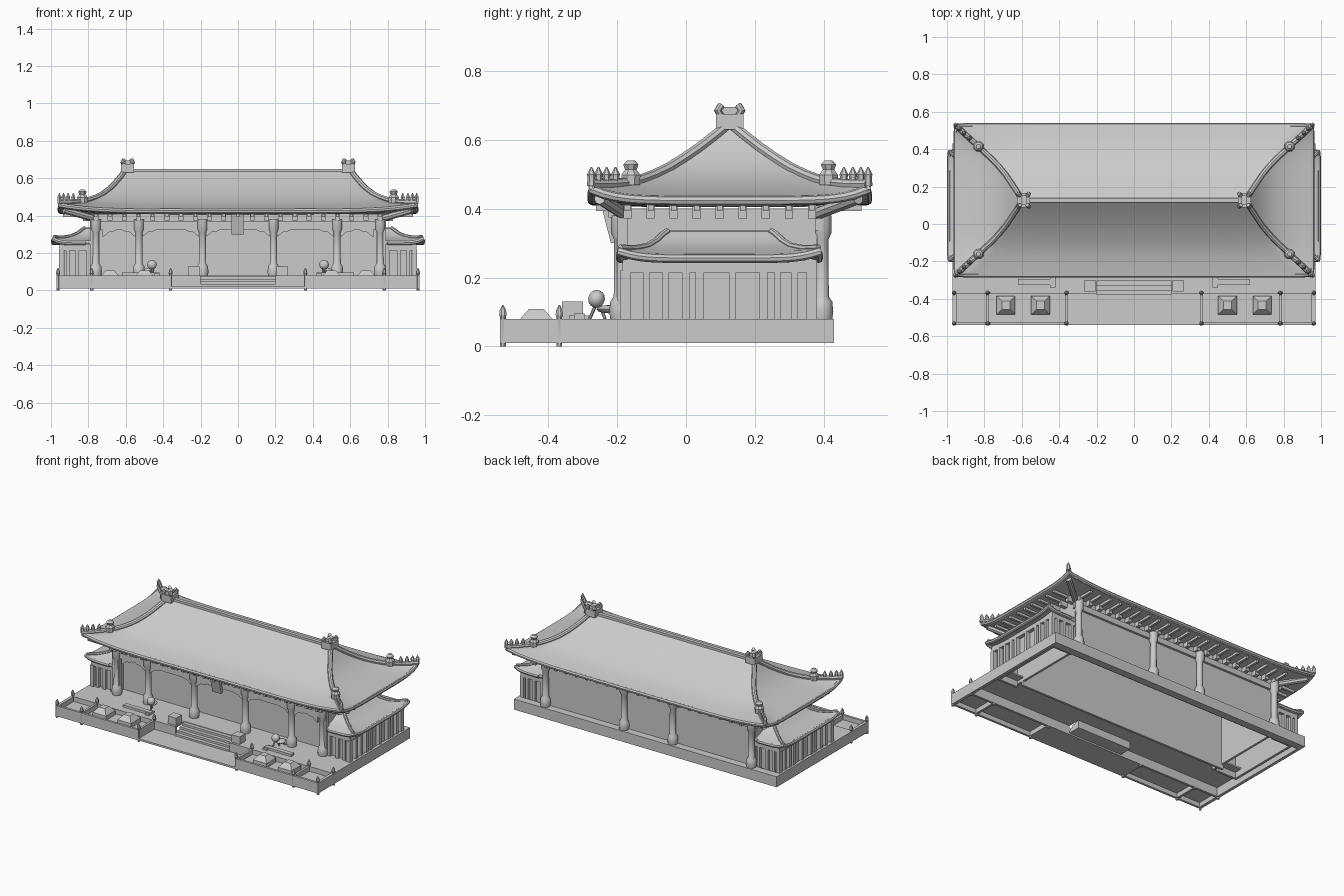
import bpy, bmesh, math
from mathutils import Vector, Matrix

if "Cube" in bpy.data.objects:
    bpy.data.objects.remove(bpy.data.objects["Cube"])


def finish(name, bm):
    bmesh.ops.remove_doubles(bm, verts=bm.verts, dist=1e-5)
    bmesh.ops.recalc_face_normals(bm, faces=bm.faces)
    me = bpy.data.meshes.new(name)
    bm.to_mesh(me)
    bm.free()
    ob = bpy.data.objects.new(name, me)
    bpy.context.collection.objects.link(ob)
    return ob


def boxes(name, items, mirror=False):
    """Boxes given as (x0, x1, y0, y1, z0, z1), optionally mirrored in x."""
    bm = bmesh.new()
    for x0, x1, y0, y1, z0, z1 in items:
        for s in ((1, -1) if mirror else (1,)):
            m = Matrix.Translation((s * (x0 + x1) / 2, (y0 + y1) / 2, (z0 + z1) / 2)) \
                @ Matrix.Diagonal((x1 - x0, y1 - y0, z1 - z0, 1))
            bmesh.ops.create_cube(bm, size=1, matrix=m)
    me = finish(name, bm)
    return me


def lathe(name, profile, places, sides=14):
    """Turned shape (radius, z) repeated at every place."""
    bm = bmesh.new()
    for p in places:
        rings = [[bm.verts.new((p[0] + r * math.cos(2 * math.pi * (i + .5) / sides),
                                p[1] + r * math.sin(2 * math.pi * (i + .5) / sides),
                                p[2] + z)) for i in range(sides)] for r, z in profile]
        for a, b in zip(rings, rings[1:]):
            for i in range(sides):
                j = (i + 1) % sides
                bm.faces.new((a[i], a[j], b[j], b[i]))
        bm.faces.new(rings[0])
        bm.faces.new(rings[-1])
    return finish(name, bm)


def tube(name, paths, radius, cyclic=False):
    cu = bpy.data.curves.new(name, 'CURVE')
    cu.dimensions, cu.bevel_depth, cu.bevel_resolution, cu.use_fill_caps = '3D', radius, 2, True
    for path in paths:
        sp = cu.splines.new('POLY')
        sp.points.add(len(path) - 1)
        for q, p in zip(sp.points, path):
            q.co = (*p, 1)
        sp.use_cyclic_u = cyclic
    ob = bpy.data.objects.new(name, cu)
    bpy.context.collection.objects.link(ob)


def ring(c, hx, hy, z, lift, n=24):
    """Rectangular ring whose corners sweep upward."""
    cs = [(-hx, -hy), (hx, -hy), (hx, hy), (-hx, hy)]
    pts = []
    for k in range(4):
        a, b = Vector(cs[k]), Vector(cs[(k + 1) % 4])
        for i in range(n):
            p = a.lerp(b, i / n)
            up = lift * abs(2 * i / n - 1) ** 6
            pts.append(Vector((c[0] + p.x, c[1] + p.y, z + up)))
    return pts


def roof(name, c, rows, keep=None):
    """Loft rows (hx, hy, z, lift); keep = side of x to retain."""
    bm = bmesh.new()
    rings = [[bm.verts.new(p) for p in ring(c, *r)] for r in rows]
    m = len(rings[0])
    for a, b in zip(rings, rings[1:]):
        for i in range(m):
            j = (i + 1) % m
            bm.faces.new((a[i], a[j], b[j], b[i]))
    if keep:
        bmesh.ops.bisect_plane(bm, geom=bm.verts[:] + bm.edges[:] + bm.faces[:],
                               plane_co=(keep * .78, 0, 0), plane_no=(-keep, 0, 0), clear_outer=True)
    return finish(name, bm)


# Terrace: hollow base walls, front decks, sunken garden beds and court
boxes("base_sides", [(.95, .97, -.54, .43, .01, .08), (.36, .97, -.54, -.525, .01, .08),
                     (.775, .79, -.54, -.365, .01, .08), (.355, .37, -.54, -.365, .01, .08),
                     (.20, .97, -.375, -.36, .01, .08)], True)
boxes("base_back", [(-.97, .97, .38, .43, .01, .08)])
boxes("veranda_deck", [(.2, .96, -.36, -.1, .07, .08)], True)
boxes("center_deck", [(-.2, .2, -.28, -.1, .07, .08)])
boxes("garden_floor", [(.36, .96, -.53, -.365, .04, .048)], True)
boxes("court_floor", [(-.36, .36, -.54, -.36, .01, .022)])
boxes("front_steps", [(-.2, .2, -.38 + .025 * i, -.275, .02 + .014 * i, .034 + .014 * i)
                      for i in range(4)])
boxes("step_blocks", [(.205, .265, -.36, -.30, .08, .13)], True)
boxes("bench", [(.42, .62, -.325, -.295, .08, .095), (.42, .45, -.34, -.28, .08, .09)], True)

# Garden mounds: blunt pyramids on square plinths
r2 = math.sqrt(2)
lathe("garden_mounds", [(.05 * r2, 0), (.05 * r2, .03), (.022 * r2, .062), (.018 * r2, .062)],
      [(s * x, -.435, .046) for s in (1, -1) for x in (.5, .685)], 4)

# Railing posts with pointed finials
lathe("railing_posts", [(.009, .0), (.009, .085), (.012, .09), (.01, .105), (.002, .12)],
      [(s * x, y, 0) for s in (1, -1) for x in (.36, .782, .962) for y in (-.532, -.368)], 8)

# Small bird-like statues on the veranda
for s in (1, -1):
    bm = bmesh.new()
    bmesh.ops.create_uvsphere(bm, u_segments=12, v_segments=8, radius=1,
                              matrix=Matrix.Translation((s * .46, -.26, .138)) @ Matrix.Rotation(-.4, 4, 'X')
                              @ Matrix.Diagonal((.026, .024, .026, 1)))
    bmesh.ops.create_uvsphere(bm, u_segments=10, v_segments=6, radius=1,
                              matrix=Matrix.Translation((s * .475, -.225, .108)) @ Matrix.Diagonal((.03, .035, .012, 1)))
    finish("statue_body", bm)
    tube("statue_legs", [[(s * .45, -.28, .08), (s * .46, -.26, .125)], [(s * .47, -.235, .08), (s * .46, -.255, .13)],
                         [(s * .49, -.205, .08), (s * .48, -.22, .11)]], .005)

# Main hall walls
boxes("hall_walls", [(-.78, .78, -.115, -.1, .02, .40), (-.78, .78, .365, .38, .02, .40)])
boxes("hall_side_walls", [(.765, .78, -.19, .38, .05, .40), (.74, .79, -.2, -.17, .08, .38)], True)
boxes("lintels", [(-.79, .79, -.2, -.175, .325, .372), (-.79, .79, .375, .395, .335, .372)])
boxes("upper_band", [(-.78, .78, -.19, -.175, .37, .41), (-.78, .78, .37, .385, .37, .41)])

# Columns with bulbous feet and capitals
lathe("columns", [(.03, .08), (.033, .10), (.03, .13), (.02, .145), (.019, .31), (.028, .33), (.028, .38)],
      [(x, -.19, 0) for x in (-.76, -.53, -.19, .19, .53, .76)] +
      [(x, .395, 0) for x in (-.76, -.18, .18, .76)])

# Curved corner brackets where columns meet the lintel
bm = bmesh.new()
for x in (-.53, -.19, .19, .53, -.74, .74):
    for s in (1, -1):
        if abs(x) == .74 and s * x > 0:
            continue
        pts = [(.015, .33), (.095, .33), (.085, .318), (.05, .312), (.03, .295), (.015, .285)]
        f = [[bm.verts.new((x + s * u, y, z)) for u, z in pts] for y in (-.195, -.18)]
        bm.faces.new(f[0])
        bm.faces.new(f[1])
        for i in range(6):
            j = (i + 1) % 6
            bm.faces.new((f[0][i], f[0][j], f[1][j], f[1][i]))
finish("corner_brackets", bm)

# Eave brackets and rafters around all four sides
br, rf = [], []
for i in range(21):
    x = -.76 + .076 * i
    br += [(x - .013, x + .013, -.225, -.185, .375, .41), (x - .013, x + .013, .38, .42, .375, .41)]
    rf += [(x - .008, x + .008, -.262, -.2, .393, .41), (x - .008, x + .008, .4, .51, .393, .41)]
boxes("eave_brackets", br)
boxes("eave_rafters", rf)
boxes("side_brackets", [(.775, .83, y - .012, y + .012, .372, .41)
                        for y in [-.17 + .067 * i for i in range(9)]], True)
boxes("side_rafters", [(.82, .935, y - .008, y + .008, .393, .41)
                       for y in [-.17 + .067 * i for i in range(9)]], True)
tube("corner_beams", [[(s * .77, y0, .385), (s * .93, y1, .43)]
                      for s in (1, -1) for y0, y1 in ((-.18, -.25), (.38, .50))], .018)

# Blank board hung over the entrance
board = boxes("entrance_board", [(-.036, .03, -.01, .01, -.055, .055)])
board.location, board.rotation_euler = (0, -.222, .355), (.25, 0, 0)

# Main roof: concave hipped shell with turned-up corners
C = (0, .127)
top = [(.60, .0, .645, 0), (.625, .045, .608, 0), (.655, .09, .573, 0), (.685, .135, .542, 0),
       (.722, .18, .514, 0), (.762, .222, .492, .002), (.805, .262, .473, .006), (.85, .304, .459, .012),
       (.90, .35, .447, .02), (.955, .402, .437, .03)]
roof("main_roof", C, top + [(.96, .406, .424, .03), (.95, .4, .41, .03), (.77, .235, .405, 0)])
tube("main_eave_rim", [ring(C, .95, .40, .424, .032)], .014, True)
hips = [(sx, sy, [(sx * r[0], C[1] + sy * r[1], r[2] + r[3] + .004) for r in top])
        for sx in (1, -1) for sy in (1, -1)]
tube("hip_ridges", [h[2] for h in hips], .015)
boxes("main_ridge", [(-.6, .6, C[1] - .012, C[1] + .012, .625, .65)])

# Ridge-end ornaments: block with two pairs of horns
cy = C[1]
boxes("ridge_ornament_blocks", [(.555, .625, cy - .04, cy + .04, .63, .675),
                                (.575, .605, cy - .025, cy + .025, .67, .695)], True)
tube("ridge_ornament_horns", [[(s * (.59 + a * .018), cy + b * .022, .665), (s * (.59 + a * .028), cy + b * .035, .685),
                               (s * (.59 + a * .02), cy + b * .025, .70)]
                              for s in (1, -1) for a in (1, -1) for b in (1, -1)], .011)

# Hip ornaments: a large beast and small spikes toward the tip
beast, spikes = [], []
for sx, sy, p in hips:
    beast.append(Vector(p[6]).lerp(Vector(p[7]), .6))
    spikes += [Vector(p[8]).lerp(Vector(p[9]), t) for t in (-.35, .15, .6, 1)]
lathe("hip_beasts", [(.028, -.01), (.03, .02), (.018, .035), (.024, .05), (.012, .062)], beast, 8)
lathe("hip_spikes", [(.013, -.005), (.011, .02), (.013, .028), (.002, .05)], spikes, 6)

# Side wings: recessed wall, posts and heads, with lean-to hipped roofs
boxes("wing_walls", [(.915, .93, -.165, .36, .03, .25), (.78, .93, -.165, -.15, .03, .25),
                     (.78, .93, .345, .36, .03, .25), (.78, .955, -.185, .38, .215, .255)], True)
posts = [(.932, .958, y - w, y + w, .05, .22) for y, w in
         ((-.175, .015), (-.115, .01), (-.06, .01), (.0, .012), (.04, .012), (.135, .01), (.225, .012),
          (.265, .01), (.315, .01), (.365, .015))]
for x in (.80, .86, .91):
    posts += [(x - .01, x + .01, -.185, -.16, .05, .22), (x - .01, x + .01, .355, .38, .05, .22)]
boxes("wing_posts", posts, True)
wing = [(.02, .15, .335, 0), (.035, .165, .325, 0), (.06, .185, .306, 0), (.095, .21, .291, 0),
        (.135, .245, .278, .006), (.185, .288, .268, .018)]
for s in (1, -1):
    c = (s * .80, .097)
    roof("wing_roof", c, wing + [(.19, .292, .255, .018), (.18, .285, .243, .018), (.10, .21, .24, 0)], s)
    rim = ring(c, .186, .288, .255, .02)
    rim = rim[12:60] if s > 0 else rim[60:] + rim[:12]
    tube("wing_eave_rim", [rim], .013)
    tube("wing_hip_ridges", [[(c[0] + s * r[0], c[1] + sy * r[1], r[2] + r[3]) for r in wing]
                             for sy in (1, -1)], .01)
    boxes("wing_ridge", [(c[0] - .022, c[0] + .022, c[1] - .155, c[1] + .155, .318, .338)])

# Convert curves and smooth the rounded parts
bpy.ops.object.select_all(action='SELECT')
bpy.context.view_layer.objects.active = board
bpy.ops.object.convert(target='MESH')
bpy.ops.object.shade_smooth_by_angle(angle=math.radians(35))
